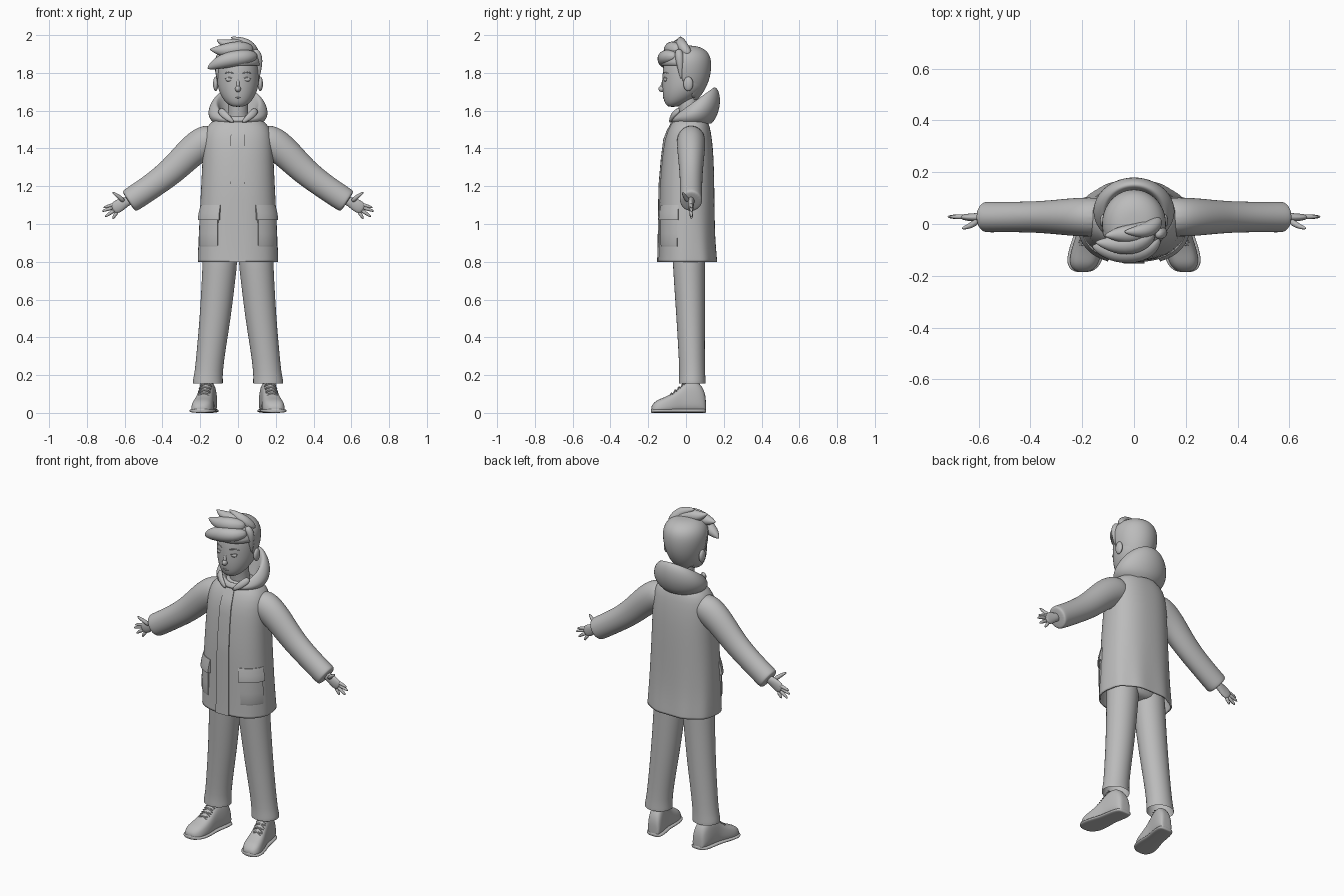
import bpy, bmesh, math
from mathutils import Vector as V

grey = bpy.data.materials.new("plain grey")
grey.diffuse_color = (0.5, 0.5, 0.5, 1)


def finish(name, bm, sub=0, angle=40):
    bmesh.ops.recalc_face_normals(bm, faces=bm.faces)
    me = bpy.data.meshes.new(name)
    bm.to_mesh(me)
    bm.free()
    me.materials.append(grey)
    ob = bpy.data.objects.new(name, me)
    bpy.context.collection.objects.link(ob)
    bpy.ops.object.select_all(action='DESELECT')
    ob.select_set(True)
    bpy.context.view_layer.objects.active = ob
    bpy.ops.object.shade_smooth_by_angle(angle=math.radians(180 if sub else angle))
    if sub:
        m = ob.modifiers.new("smooth", 'SUBSURF')
        m.levels = m.render_levels = sub
    return ob


def loft(name, rings, caps=(True, True), sub=1, drop=None):
    """Skin closed rings; drop(centre) removes faces."""
    bm = bmesh.new()
    vs = [[bm.verts.new(p) for p in r] for r in rings]
    n = len(rings[0])
    for a, b in zip(vs, vs[1:]):
        for i in range(n):
            j = (i + 1) % n
            bm.faces.new((a[i], a[j], b[j], b[i]))
    if caps[0]:
        bm.faces.new(vs[0])
    if caps[1]:
        bm.faces.new(vs[-1])
    if drop:
        gone = [f for f in bm.faces if drop(f.calc_center_median())]
        bmesh.ops.delete(bm, geom=gone, context='FACES')
    return finish(name, bm, sub)


def spow(v, e):
    return math.copysign(abs(v) ** e, v)


def hring(z, cx, cy, rx, ry, n=24, slope=0, e=1.0):
    """Level (or tilted) ring; angle 0 is the front."""
    out = []
    for i in range(n):
        a = math.tau * i / n
        y = cy - ry * spow(math.cos(a), e)
        out.append(V((cx + rx * spow(math.sin(a), e), y, z + slope * y)))
    return out


def sweep(name, pts, radii, s=1, n=12, sub=1):
    """Tube through pts; each radius is (along y, in plane) or one number."""
    P = [V((p[0] * s, p[1], p[2])) for p in pts]
    rings = []
    for i, p in enumerate(P):
        t = (P[min(i + 1, len(P) - 1)] - P[max(i - 1, 0)]).normalized()
        u = V((0, 1, 0))
        u = (u - t * u.dot(t)).normalized()
        w = t.cross(u)
        r = radii[i] if isinstance(radii[i], tuple) else (radii[i], radii[i])
        rings.append([p + u * r[0] * math.cos(math.tau * k / n)
                      + w * r[1] * math.sin(math.tau * k / n) for k in range(n)])
    return loft(name, rings, sub=sub)


def blob(name, c, r):
    bm = bmesh.new()
    bmesh.ops.create_uvsphere(bm, u_segments=20, v_segments=12, radius=1)
    for v in bm.verts:
        v.co = V((v.co.x * r[0] + c[0], v.co.y * r[1] + c[1], v.co.z * r[2] + c[2]))
    return finish(name, bm, 0, 180)


# coat: z, centre y, half width, half depth
COAT = [(0.80, .01, .213, .157), (0.82, .01, .213, .156), (0.92, .006, .209, .150),
        (1.05, .005, .203, .147), (1.20, .005, .195, .145), (1.35, .01, .188, .137),
        (1.45, .012, .184, .126), (1.52, .02, .168, .106), (1.555, .025, .12, .085),
        (1.575, .025, .07, .06)]


def coat_at(a, z, off=0.0):
    for lo, hi in zip(COAT, COAT[1:]):
        if z <= hi[0]:
            break
    t = (z - lo[0]) / (hi[0] - lo[0])
    cy, rx, ry = (lo[k] + t * (hi[k] - lo[k]) for k in (1, 2, 3))
    fold = 1 + 0.02 * max(0, (1.1 - z) / 0.3) * math.cos(9 * a) * (0.5 - 0.5 * math.cos(a))
    rx, ry = rx * fold + off, ry * fold + off
    return V((rx * spow(math.sin(a), .85), cy - ry * spow(math.cos(a), .85), z))


def coat_plate(name, a0, a1, zs, offs, k=8):
    """Thin panel lying on the coat between two angles."""
    A = [math.radians(a0 + (a1 - a0) * i / k) for i in range(k + 1)]
    rings = [[coat_at(a, z, o) for a in A] + [coat_at(a, z, -.004) for a in reversed(A)]
             for z, o in zip(zs, offs)]
    loft(name, rings, sub=0)


coat = loft("coat_body", [[coat_at(math.tau * i / 48, c[0]) for i in range(48)] for c in COAT],
            caps=(False, True))
m = coat.modifiers.new("cloth", 'SOLIDIFY')
m.thickness = 0.008
zs = [0.80 + 0.74 * i / 16 for i in range(17)]
coat_plate("coat_placket", -9, 8, zs, [.006] * 17, 4)
for s in (1, -1):
    coat_plate("pocket_flap", s * 24, s * 76, [1.02, 1.03, 1.06, 1.10], [.014, .014, .011, .003])
    coat_plate("pocket_bag", s * 27, s * 73, [.88, .89, .95, 1.03], [.001, .004, .006, .006])

# hood: a tilted roll round the neck
loft("hood", [hring(1.525, 0, .035, .115, .10, slope=.05),
              hring(1.545, 0, .042, .148, .118, slope=.08),
              hring(1.572, 0, .050, .162, .134, slope=.30),
              hring(1.600, 0, .050, .150, .130, slope=.56),
              hring(1.622, 0, .040, .122, .112, slope=.74),
              hring(1.610, 0, .038, .106, .096, slope=.72),
              hring(1.575, 0, .035, .090, .080, slope=.45),
              hring(1.545, 0, .030, .065, .062, slope=.10)], caps=(False, False), sub=2)
for s in (1, -1):
    sweep("collar_flap", [(.10, -.03, 1.61), (.07, -.075, 1.575), (.02, -.085, 1.535)],
          [(.012, .02), (.012, .022), (.008, .008)], s)

# sleeves and hands
for s in (1, -1):
    arm = [(.10, 1.455), (.17, 1.442), (.25, 1.383), (.35, 1.278), (.46, 1.197),
           (.55, 1.137), (.574, 1.122), (.58, 1.118)]
    sweep("sleeve", [(x, .027, z) for x, z in arm],
          [(.07, .07), (.078, .092), (.073, .083), (.062, .073), (.059, .067),
           (.06, .067), (.06, .066), (.05, .055)], s, 20, 2)
    sweep("palm", [(.56, .027, 1.130), (.595, .027, 1.117), (.625, .025, 1.100),
                   (.655, .027, 1.082), (.664, .027, 1.077)],
          [(.02, .024), (.018, .026), (.016, .036), (.013, .034), (.008, .02)], s)
    for base, tip in (((.648, 1.104), (.714, 1.086)), ((.657, 1.088), (.722, 1.066)),
                      ((.652, 1.073), (.706, 1.036)), ((.640, 1.064), (.664, 1.026))):
        mid = ((base[0] + tip[0]) / 2, (base[1] + tip[1]) / 2 + .002)
        sweep("finger", [(q[0], .028, q[1]) for q in (base, mid, tip)],
              [.012, .010, .006], s, 8)
    sweep("thumb", [(.602, .015, 1.118), (.630, -.008, 1.145), (.668, -.018, 1.170)],
          [.016, .012, .006], s, 8)

# trousers
loft("trouser_seat", [hring(.80, 0, .015, .12, .07), hring(.84, 0, .015, .18, .09),
                      hring(1.0, 0, .01, .18, .11)])
for s in (1, -1):
    loft("trouser_leg", [hring(z, s * cx, cy, rx, ry) for z, cx, cy, rx, ry in (
        (.155, .160, .033, .080, .072), (.17, .160, .033, .081, .072),
        (.21, .156, .033, .074, .068), (.35, .140, .029, .077, .071),
        (.50, .121, .025, .083, .076), (.70, .103, .018, .089, .083),
        (.82, .094, .015, .094, .087), (.90, .094, .015, .09, .087))],
         caps=(False, True))

# shoes: y, half width, height
SHOE = [(.106, .028, .06), (.100, .045, .12), (.06, .054, .175), (.0, .052, .17),
        (-.03, .053, .138), (-.07, .061, .104), (-.12, .067, .080), (-.155, .062, .068),
        (-.178, .042, .045), (-.184, .022, .03)]


def shoe_ring(s, y, w, h, taper, n=20):
    cx, out = .167 - .17 * y, []
    for i in range(n):
        a = math.tau * i / n
        z = h / 2 + h / 2 * spow(math.sin(a), .7)
        out.append(V((s * (cx + w * spow(math.cos(a), .7) * (1 - taper * z / h)), y, z)))
    return out


for s in (1, -1):
    loft("shoe_upper", [shoe_ring(s, y, w, h, .25) for y, w, h in SHOE], sub=2)
    loft("shoe_sole", [shoe_ring(s, y * 1.01, w * 1.06, .022, 0) for y, w, h in SHOE], sub=1)
    for i in range(5):
        y, z = -.085 + .02 * i, .100 + .0165 * i
        cx = .167 - .17 * y
        for d in (1, -1):
            sweep("shoe_lace", [(cx - .036 * d, y, z - .014), (cx, y + .008, z + .011),
                                (cx + .036 * d, y + .016, z - .004)],
                  [.0045] * 3, s, 6)

# neck and head
loft("neck", [hring(z, 0, y, r, r) for z, y, r in
              ((1.50, .03, .065), (1.56, .022, .055), (1.62, .012, .052), (1.72, .005, .06))])
loft("head", [hring(z, 0, cy, rx, ry) for z, cy, rx, ry in (
    (1.620, -.072, .022, .018), (1.628, -.064, .045, .040), (1.648, -.046, .070, .070),
    (1.68, -.026, .092, .097), (1.72, -.010, .107, .116), (1.765, -.002, .113, .124),
    (1.82, 0, .114, .124), (1.87, 0, .106, .115), (1.91, 0, .07, .08),
    (1.92, 0, .03, .03))], sub=2)
blob("nose", (0, -.126, 1.715), (.015, .020, .017))
sweep("nose_bridge", [(0, -.116, 1.775), (0, -.121, 1.745), (0, -.131, 1.715)],
      [.007, .009, .010])
sweep("mouth", [(-.027, -.112, 1.674), (0, -.122, 1.666), (.027, -.112, 1.674)],
      [.003, .005, .003], n=8)
for s in (1, -1):
    blob("eye", (s * .045, -.107, 1.765), (.021, .012, .012))
    sweep("eyelid", [(.022, -.118, 1.768), (.046, -.116, 1.779), (.070, -.099, 1.768)],
          [.003, .004, .003], s, 6)
    sweep("eyebrow", [(.022, -.120, 1.797), (.048, -.114, 1.806), (.078, -.091, 1.796)],
          [.003, .005, .002], s, 6)
    blob("ear", (s * .118, .012, 1.742), (.014, .026, .038))

# hair: cap cut along the hairline, then swept locks
cap = loft("hair_cap", [hring(z, 0, .002, rx, ry, 32) for z, rx, ry in (
    (1.645, .050, .045), (1.67, .072, .070), (1.70, .090, .093), (1.75, .110, .118),
    (1.80, .121, .130), (1.84, .125, .133), (1.88, .122, .130), (1.915, .104, .112),
    (1.938, .07, .075), (1.945, .03, .03))], caps=(False, True),
    drop=lambda c: c.z < 1.86 and c.y < -.035 + max(0, 1.80 - c.z) * .55)
m = cap.modifiers.new("thickness", 'SOLIDIFY')
m.thickness = 0.012
LOCKS = [
    ([(.10, -.05, 1.89), (.05, -.105, 1.885), (-.05, -.115, 1.872), (-.125, -.095, 1.845),
      (-.162, -.085, 1.822)], [.022, .044, .046, .032, .004]),
    ([(.08, -.03, 1.92), (.01, -.08, 1.93), (-.08, -.08, 1.915), (-.152, -.07, 1.925)],
     [.032, .046, .040, .004]),
    ([(.08, 0, 1.91), (.01, -.04, 1.945), (-.06, -.04, 1.945), (-.115, -.045, 1.976)],
     [.03, .042, .034, .004]),
    ([(.10, .02, 1.89), (.065, -.02, 1.94), (.02, -.03, 1.966), (-.04, -.03, 1.990)],
     [.025, .034, .028, .004]),
    ([(.085, -.04, 1.925), (.108, -.035, 1.89), (.111, -.03, 1.83), (.108, -.025, 1.765)],
     [.018, .026, .018, .004]),
    ([(-.07, -.03, 1.91), (-.10, -.035, 1.87), (-.108, -.035, 1.81), (-.107, -.028, 1.76)],
     [.018, .026, .014, .004])]
for pts, rad in LOCKS:
    sweep("hair_lock", pts, rad, n=10, sub=2)
